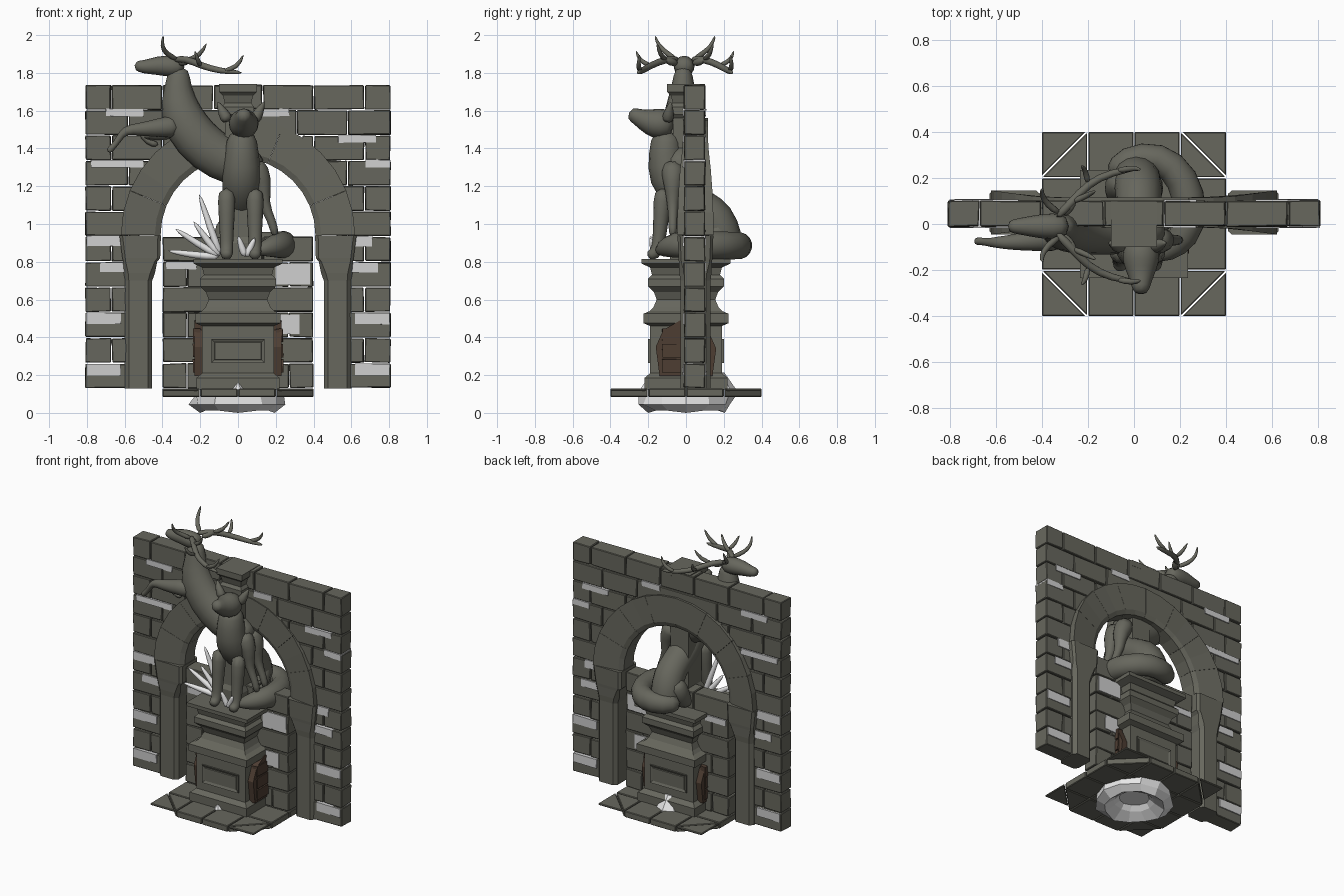
import bpy, bmesh, math, random
from mathutils import Vector, Matrix

random.seed(4)
if "Cube" in bpy.data.objects:
    bpy.data.objects.remove(bpy.data.objects["Cube"])


def material(name, r, g, b):
    m = bpy.data.materials.new(name)
    m.use_nodes = True
    m.diffuse_color = (r, g, b, 1)
    m.node_tree.nodes["Principled BSDF"].inputs["Base Color"].default_value = (r, g, b, 1)
    return m


stone = material("dark stone", .135, .135, .11)
pale = material("pale grey", .8, .8, .8)
mortar = material("mortar grey", .62, .62, .62)
wood = material("brown wood", .075, .047, .032)


def finish(name, bm, mat, smooth=False, bevel=0, subsurf=0):
    """Turn a bmesh into a named object with one material."""
    bmesh.ops.recalc_face_normals(bm, faces=bm.faces[:])
    mesh = bpy.data.meshes.new(name)
    bm.to_mesh(mesh)
    bm.free()
    mesh.materials.append(mat)
    for p in mesh.polygons:
        p.use_smooth = smooth
    ob = bpy.data.objects.new(name, mesh)
    bpy.context.collection.objects.link(ob)
    if bevel:
        mod = ob.modifiers.new("bevel", 'BEVEL')
        mod.width, mod.segments = bevel, 1
    if subsurf:
        mod = ob.modifiers.new("subsurf", 'SUBSURF')
        mod.levels = mod.render_levels = subsurf


def box(bm, x, y, z, jitter=0):
    """Add a box spanning three (low, high) ranges."""
    size = Matrix.Diagonal((x[1] - x[0], y[1] - y[0], z[1] - z[0], 1))
    mid = Vector((sum(x) / 2, sum(y) / 2, sum(z) / 2))
    for v in bmesh.ops.create_cube(bm, size=1, matrix=Matrix.Translation(mid) @ size)["verts"]:
        v.co += Vector([random.uniform(-jitter, jitter) for _ in range(3)])


def skin(bm, rings):
    """Bridge a list of equal closed rings and cap both ends."""
    for r, s in zip(rings, rings[1:]):
        for i in range(len(r)):
            j = (i + 1) % len(r)
            bm.faces.new((r[i], r[j], s[j], s[i]))
    bm.faces.new(rings[0])
    bm.faces.new(rings[-1])


def prism(bm, outline, low, high, place=lambda a, b, c: (a, b, c)):
    """Extrude a flat outline between two levels."""
    skin(bm, [[bm.verts.new(place(a, b, c)) for a, b in outline] for c in (low, high)])


def tube(name, points, mat=stone, sides=8, squash=1):
    """Loft a round limb through (x, y, z, radius) points."""
    pos = [Vector(p[:3]) for p in points]
    bm = bmesh.new()
    rings, last = [], Vector((0, 0, 1))
    side = Vector((1, 0, 0))
    for i, p in enumerate(pos):
        t = (pos[min(i + 1, len(pos) - 1)] - pos[max(i - 1, 0)]).normalized()
        side = last.rotation_difference(t) @ side
        last, up = t, t.cross(side)
        ring = []
        for k in range(sides):
            a = math.tau * k / sides
            off = (side * math.cos(a) + up * math.sin(a)) * points[i][3] * 1.07
            off.y *= squash
            ring.append(bm.verts.new(p + off))
        rings.append(ring)
    skin(bm, rings)
    finish(name, bm, mat, smooth=True, subsurf=1)


# Brick wall with an arched opening and a low infill wall
bm = bmesh.new()
ROW, BASE, SPRING, EDGE, GAP = .134, .13, .94, .81, .003


def bricks(edges, z):
    for a, b in zip(edges, edges[1:]):
        box(bm, (a + GAP, b - GAP), (-.01, .1), (z + GAP, z + ROW - GAP), .003)


for row in range(12):
    z = BASE + row * ROW
    joints = (.13, .4, .67) if row % 2 else (.31, .58)
    reach = .52 ** 2 - max(0, z - SPRING) ** 2
    limit = math.sqrt(reach) if reach > 0 else 0
    half = [limit] + [j for j in joints if j > limit + .04] + [EDGE]
    if limit:
        bricks(half, z)
        bricks([-e for e in reversed(half)], z)
    else:
        half = half[1:]
        bricks([-e for e in reversed(half)] + half, z)
    if row < 6:
        bricks([-.4, -.13, .13, .4] if row % 2 else [-.4, -.27, 0, .27, .4], z)
finish("wall_bricks", bm, stone, bevel=.004)

# Mortar-coloured fill bricks showing on both wall faces
bm = bmesh.new()
spots = [(s * .71, z, .09, h) for s in (-1, 1) for z, h in ((.23, .03), (.5, .03))]
spots += [(-.71, .91, .09, .028), (.65, .91, .06, .028), (-.66, .77, .07, .025), (.64, .77, .1, .025),
          (-.6, 1.59, .1, .02), (.2, 1.59, .07, .02), (.63, 1.45, .1, .02),
          (-.64, 1.32, .14, .02), (.74, 1.32, .065, .02),
          (.29, .735, .09, .055), (.27, .47, .055, .05), (-.3, .78, .08, .02)]
for x, z, w, h in spots:
    box(bm, (x - w, x + w), (-.016, .106), (z - h, z + h), .002)
finish("fill_bricks", bm, mortar)

# Arch voussoirs, growing deeper towards the springing
bm = bmesh.new()
for block in range(8):
    rings = []
    for step in range(3):
        a = math.pi * (block + step / 2) / 8 + (1 - step) * .001
        ring = []
        for r, s in ((.41, -.8), (.44, -1), (.62, -1), (.62, 1), (.44, 1), (.41, .8)):
            x = r * math.cos(a)
            depth = .066 + .03 * max(0, (abs(x) - .4) / .22)
            ring.append(bm.verts.new((x, .05 + s * depth, SPRING + r * math.sin(a))))
        rings.append(ring)
    skin(bm, rings)
finish("arch", bm, stone)

# Arch columns with flared capitals
for side, label in ((1, "left"), (-1, "right")):
    bm = bmesh.new()
    rings = []
    for z, cx, w, d in ((.13, .527, .073, .08), (.7, .527, .073, .08), (.74, .523, .083, .085),
                        (.8, .518, .09, .088), (.82, .512, .1, .09), (.94, .518, .11, .095)):
        c = .7 if z < .8 else .85
        corners = [(c, -1), (1, -c), (1, c), (c, 1), (-c, 1), (-1, c), (-1, -c), (-c, -1)]
        rings.append([bm.verts.new((side * (cx + a * w), .05 + b * d, z)) for a, b in corners])
    skin(bm, rings)
    finish(label + "_column", bm, stone)


def square_turned(name, profile):
    """Stack square sections given as (half width, height)."""
    bm = bmesh.new()
    skin(bm, [[bm.verts.new((sx * w, sy * w, z)) for sx, sy in ((-1, -1), (1, -1), (1, 1), (-1, 1))]
              for w, z in profile])
    finish(name, bm, stone)


# Pedestal and the post rising behind the animals
square_turned("pedestal", [(.22, .125), (.22, .185), (.19, .21), (.19, .46), (.225, .475),
                           (.225, .525), (.19, .54), (.172, .56), (.155, .6), (.17, .64),
                           (.2, .67), (.2, .71), (.18, .73), (.19, .77), (.235, .79), (.235, .815)])
square_turned("post", [(.085, .81), (.085, .9), (.07, .93), (.07, 1.56), (.085, 1.58), (.085, 1.62),
                       (.07, 1.64), (.08, 1.68), (.1, 1.7), (.1, 1.74)])

# Recessed panels on the front and back of the pedestal
for sign, label in ((-1, "front"), (1, "back")):
    bm = bmesh.new()
    box(bm, (-.14, .14), sorted((sign * .185, sign * .2)), (.265, .39))
    face = max(bm.faces, key=lambda f: f.calc_center_median().y * sign)
    bmesh.ops.inset_individual(bm, faces=[face], thickness=.022, depth=-.008)
    bmesh.ops.inset_individual(bm, faces=[face], thickness=.004, depth=.005)
    finish(label + "_panel", bm, stone)

# Wooden boards on both pedestal sides
for sign, label in ((-1, "right"), (1, "left")):
    bm = bmesh.new()
    outline = [(-.14, .195), (.14, .195), (.16, .34), (.12, .43), (.03, .48), (-.03, .49),
               (-.12, .44), (-.16, .35)]
    prism(bm, outline, sign * .185, sign * .23, lambda a, b, c: (c, a, b))
    for z in (.25, .33, .41):
        box(bm, sorted((sign * .2, sign * .238)), (-.125, .125), (z - .036, z + .036), .003)
    finish(label + "_boards", bm, wood)

# Paved floor with thin slabs filling the cut corners
bm = bmesh.new()
I, O, LOW, TOP = .2, .4, .085, .128
g = .003
prism(bm, [(-I, -I), (I, -I), (I, I), (-I, I)], LOW, TOP)
for sx in (-1, 1):
    for sy in (-1, 1):
        for shape, low in (([(g, I + g), (I - g, I + g), (I - g, O), (g, O)], LOW),
                           ([(I + g, g), (O, g), (O, I - g), (I + g, I - g)], LOW),
                           ([(I + g, I + g), (O - g, I + g), (I + g, O - g)], LOW),
                           ([(O, O), (O, I + .01), (I + .01, O)], .115)):
            prism(bm, [(x * sx, y * sy) for x, y in shape], low, TOP)
finish("floor_tiles", bm, stone, bevel=.004)

# Pale broken rim under the floor and drifts beside the pedestal
bm = bmesh.new()
rings = []
for radius, z in ((.25, .086), (.25, .045), (.2, .012), (.13, .05), (.1, .08)):
    rings.append([bm.verts.new((radius * random.uniform(.92, 1.05) * math.cos(math.tau * k / 12),
                                radius * random.uniform(.92, 1.05) * math.sin(math.tau * k / 12),
                                z - (.012 * (k % 3 == 0) if z < .02 else 0)))
                  for k in range(12)])
skin(bm, rings)
finish("pale_rim", bm, pale)
bm = bmesh.new()
for y, size in ((.175, .09), (-.215, .03)):
    bmesh.ops.create_cone(bm, cap_ends=True, segments=7, radius1=size, radius2=size * .3, depth=size,
                          matrix=Matrix.Translation((0, y, .125 + size * .5)))
finish("pale_drifts", bm, pale)

# Leaping stag
tube("stag_body", [(-.31, -.015, 1.84, .055), (-.32, -.015, 1.73, .07), (-.315, -.02, 1.59, .12),
                   (-.23, -.03, 1.45, .128), (-.09, -.03, 1.34, .125), (.05, -.03, 1.3, .115),
                   (.13, -.03, 1.27, .07)], squash=.85)
tube("stag_head", [(-.28, -.01, 1.83, .045), (-.35, -.01, 1.835, .062), (-.43, -.01, 1.84, .05),
                   (-.5, -.01, 1.83, .036), (-.55, -.01, 1.84, .026)])
tube("stag_front_leg", [(-.3, -.05, 1.52, .075), (-.42, -.07, 1.51, .05), (-.52, -.08, 1.5, .036),
                        (-.6, -.08, 1.5, .025), (-.63, -.08, 1.45, .018), (-.66, -.075, 1.41, .016),
                        (-.69, -.075, 1.38, .02)])
tube("stag_folded_leg", [(-.33, 0, 1.5, .05), (-.44, -.01, 1.47, .036), (-.53, -.02, 1.48, .024),
                         (-.48, -.02, 1.43, .018), (-.42, -.02, 1.42, .018)])
for y, label in ((-.07, "right"), (.02, "left")):
    tube(label + "_stag_hind_leg", [(.07, y, 1.33, .08), (.14, y, 1.22, .05), (.13, y, 1.11, .03),
                                    (.18, y, 1.02, .022), (.2, y, .93, .024)])

# Stag ears and antlers, mirrored
for s, label in ((-1, "right"), (1, "left")):
    def horn(part, points):
        tube(label + part, [(x, s * y - .005, z, r * 1.15) for x, y, z, r in points], sides=6)
    horn("_stag_ear", [(-.31, .04, 1.85, .015), (-.28, .08, 1.86, .024), (-.25, .11, 1.87, .005)])
    horn("_antler_beam", [(-.34, .03, 1.87, .018), (-.27, .1, 1.875, .018), (-.2, .18, 1.84, .017),
                          (-.1, .23, 1.81, .016), (.03, .25, 1.8, .01)])
    horn("_brow_tine", [(-.32, .05, 1.87, .015), (-.38, .09, 1.9, .014), (-.405, .14, 1.94, .011),
                        (-.395, .16, 2.0, .005)])
    horn("_middle_tine", [(-.27, .1, 1.87, .014), (-.2, .13, 1.89, .013), (-.165, .15, 1.96, .005)])
    horn("_outer_tine", [(-.2, .18, 1.84, .014), (-.21, .24, 1.86, .012), (-.23, .26, 1.92, .005)])
    horn("_end_tine", [(-.08, .235, 1.81, .014), (0, .25, 1.83, .013), (.03, .24, 1.9, .005)])

# Seated wolf
tube("wolf_body", [(.02, -.1, 1.5, .08), (.02, -.11, 1.38, .09), (.02, -.105, 1.25, .112),
                   (.02, -.02, 1.14, .1), (.02, .08, 1.09, .1), (.02, .16, 1.04, .105),
                   (.01, .2, .92, .11), (.01, .2, .82, .1)])
tube("wolf_head", [(.03, -.06, 1.52, .06), (.03, -.13, 1.53, .09), (.03, -.2, 1.54, .07),
                   (.03, -.25, 1.565, .046), (.03, -.305, 1.59, .034)])
for s, label in ((-1, "right"), (1, "left")):
    x = .015 + s * .075
    tube(label + "_wolf_ear", [(x - s * .01, -.1, 1.54, .04), (x + s * .02, -.09, 1.59, .032),
                               (x + s * .05, -.08, 1.65, .005)], sides=6)
    tube(label + "_wolf_front_leg", [(x, -.12, 1.2, .055), (x, -.13, 1.05, .043), (x, -.145, .88, .034),
                                     (x, -.165, .84, .036), (x, -.205, .83, .025)])
    tube(label + "_wolf_haunch", [(s * .05, .2, 1.03, .05), (s * .06, .17, .95, .075),
                                  (s * .065, .13, .86, .06), (s * .08, .07, .84, .03)])
tube("wolf_tail", [(-.1, .2, .89, .05), (-.04, .28, .885, .07), (.11, .3, .885, .075), (.22, .2, .885, .078),
                   (.25, .05, .89, .078), (.22, -.06, .89, .072), (.14, -.13, .87, .045),
                   (.08, -.15, .85, .01)])

# Pale shed antlers beside the wolf
for n, (x, z) in enumerate([(-.21, 1.17), (-.34, .98), (-.38, .86), (-.24, 1.02), (.0, .94), (.09, .93)]):
    root, y = (-.09, -.06) if n < 4 else (.04, -.17)
    tube("shed_tine_%d" % n, [(root, y, .825, .022), ((root + x) / 2, y, (z + .81) / 2, .022),
                              (x, y - .02, z, .01)], pale, sides=6)
